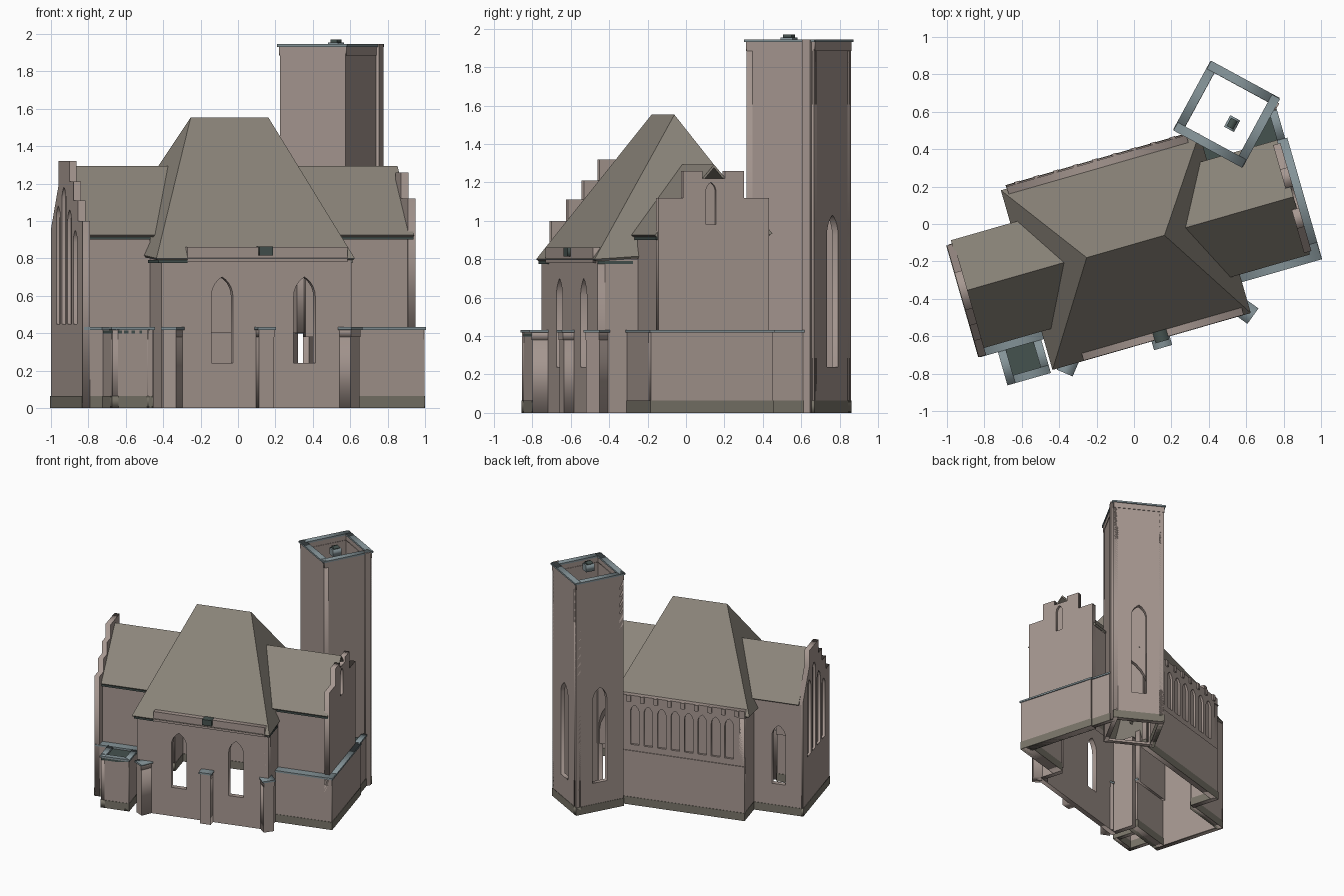
import bpy
from math import radians, cos, sin
from mathutils import Matrix, Vector

if "Cube" in bpy.data.objects:
    bpy.data.objects.remove(bpy.data.objects["Cube"])


def material(name, rgb):
    m = bpy.data.materials.new(name)
    m.use_nodes = True
    m.diffuse_color = (*rgb, 1)
    m.node_tree.nodes["Principled BSDF"].inputs["Base Color"].default_value = (*rgb, 1)
    return m


STONE = material("warm grey stone", (0.38, 0.31, 0.28))
ROOF = material("roof brown grey", (0.265, 0.24, 0.2))
PLINTH = material("plinth olive grey", (0.19, 0.175, 0.14))
COPING = material("coping blue grey", (0.23, 0.29, 0.31))
LEAD = material("dark flat roof", (0.06, 0.085, 0.078))

CHURCH = Matrix.Rotation(radians(16), 4, 'Z')
TOWER = Matrix.Translation((0.495, 0.587, 0)) @ Matrix.Rotation(radians(-28.5), 4, 'Z')


def add_object(name, mesh, mat):
    mesh.materials.clear()
    mesh.materials.append(mat)
    ob = bpy.data.objects.new(name, mesh)
    bpy.context.collection.objects.link(ob)
    return ob


def arch(x, w, z0, z1):
    """Outline of a pointed opening."""
    spring = z1 - 0.866 * w
    arc = [(w * cos(radians(a)) - w / 2, spring + w * sin(radians(a))) for a in range(0, 61, 12)]
    right = [(x + dx, z) for dx, z in arc]
    left = [(x - dx, z) for dx, z in arc[-2::-1]]
    return [(x - w / 2, z0), (x + w / 2, z0)] + right + left


def profile_wall(name, p, q, outline, t=0.04, holes=(), mat=STONE, out=0.0, frame=CHURCH):
    """Upright slab from p to q; its outer face is on the right-hand side."""
    curve = bpy.data.curves.new(name, 'CURVE')
    curve.dimensions = '2D'
    curve.fill_mode = 'BOTH'
    curve.extrude = t / 2
    for loop in [outline, *holes]:
        s = curve.splines.new('POLY')
        s.points.add(len(loop) - 1)
        for pt, (x, z) in zip(s.points, loop):
            pt.co = (x, z, 0, 1)
        s.use_cyclic_u = True
    temp = bpy.data.objects.new(name + "_profile", curve)
    bpy.context.collection.objects.link(temp)
    deps = bpy.context.evaluated_depsgraph_get()
    mesh = bpy.data.meshes.new_from_object(temp.evaluated_get(deps))
    bpy.data.objects.remove(temp)
    d = (Vector(q) - Vector(p)).normalized()
    n = Vector((d.y, -d.x))
    o = Vector(p) + n * (out - t / 2)
    place = Matrix(((d.x, 0, n.x, o.x), (d.y, 0, n.y, o.y), (0, 1, 0, 0), (0, 0, 0, 1)))
    mesh.transform(frame @ place)
    return add_object(name, mesh, mat)


def wall(name, p, q, z0, z1, t=0.04, holes=(), mat=STONE, out=0.0, frame=CHURCH,
         cap=False, plinth=False):
    length = (Vector(q) - Vector(p)).length

    def rect(a, b, e=0):
        return [(-e, a), (length + e, a), (length + e, b), (-e, b)]
    profile_wall(name, p, q, rect(z0, z1), t, holes, mat, out, frame)
    if cap:
        profile_wall(name + "_coping", p, q, rect(z1 - 0.012, z1 + 0.002, 0.008), t + 0.014,
                     mat=COPING, out=out + 0.008, frame=frame)
    if plinth:
        profile_wall(name + "_plinth", p, q, rect(0, 0.065, 0.003), t + 0.006, mat=PLINTH,
                     out=out + 0.003, frame=frame)


def sheet(name, verts, faces, mat, thick=0.016):
    mesh = bpy.data.meshes.new(name)
    mesh.from_pydata(verts, [], faces)
    mesh.transform(CHURCH)
    ob = add_object(name, mesh, mat)
    mod = ob.modifiers.new("thickness", 'SOLIDIFY')
    mod.thickness = thick
    mod.offset = 0


# Central hall walls
wall("hall_front_wall", (-0.6, -0.61), (0.455, -0.61), 0, 0.8,
     holes=[arch(0.337, 0.12, 0.24, 0.7), arch(0.795, 0.12, 0.24, 0.7)])
wall("front_parapet", (-0.46, -0.61), (0.43, -0.61), 0.78, 0.86, t=0.05, out=0.018)
wall("parapet_spout", (-0.065, -0.61), (0.01, -0.61), 0.815, 0.862, t=0.06, out=0.035, mat=LEAD)
wall("hall_right_wall", (0.455, -0.61), (0.455, -0.39), 0, 0.8)
wall("hall_right_back_wall", (0.42, 0.18), (0.42, 0.37), 0.4, 0.85)
wall("hall_left_wall", (-0.6, -0.39), (-0.6, -0.61), 0, 0.8)
wall("hall_left_back_wall", (-0.6, 0.38), (-0.6, 0.16), 0, 0.85, plinth=True)

# Back wall with a row of blind arches and corbels
wall("back_lower_wall", (0.4, 0.38), (-0.6, 0.38), 0, 0.45, plinth=True, out=0.006)
wall("back_wall_core", (0.4, 0.38), (-0.6, 0.38), 0.4, 0.91, t=0.03, out=-0.018)
wall("back_arcade", (0.4, 0.38), (-0.6, 0.38), 0.45, 0.91, t=0.02,
     holes=[arch(0.12 + i * 0.108, 0.07, 0.5, 0.83) for i in range(8)])
for i in range(9):
    u = 0.34 - i * 0.108
    wall("back_corbel", (u, 0.38), (u - 0.03, 0.38), 0.86, 0.91, t=0.02, out=0.012)

# Left wing
gable = [(0, 0), (0.62, 0), (0.62, 1.0), (0.53, 1.0), (0.53, 1.11), (0.445, 1.11), (0.445, 1.21),
         (0.36, 1.21), (0.36, 1.32), (0.15, 1.32), (0.15, 1.19), (0, 0.95)]
lancets = [arch(x, 0.075, 0.45, z)
           for x, z in ((0.475, 0.95), (0.365, 1.06), (0.255, 1.18), (0.145, 1.08))]
ends = (-0.994, 0.165), (-0.994, -0.455)
profile_wall("left_gable_face", *ends, gable, 0.02, lancets)
profile_wall("left_gable_core", *ends, gable, 0.022, out=-0.019)
wall("left_gable_plinth", *ends, 0, 0.065, out=0.003, mat=PLINTH)
wall("left_wing_front_wall", (-0.98, -0.39), (-0.6, -0.39), 0.4, 0.92)
wall("left_wing_lower_wall", (-0.98, -0.45), (-0.6, -0.45), 0, 0.43, t=0.08, cap=True, plinth=True)
wall("left_wing_back_wall", (-0.6, 0.165), (-0.98, 0.165), 0, 0.93, plinth=True,
     holes=[arch(0.2, 0.11, 0.24, 0.73)])

# Left annex
annex = [(-0.88, -0.45), (-0.88, -0.635), (-0.655, -0.635), (-0.655, -0.45)]
for side, p, q in zip(("left", "front", "right"), annex, annex[1:]):
    wall("annex_%s_wall" % side, p, q, 0, 0.43, t=0.03, cap=True, plinth=True)
sheet("annex_flat_roof", [(u, v, 0.405) for u, v in annex], [(0, 1, 2, 3)], LEAD)

# Right wing
gable = [(0, 0.35), (0.6, 0.35), (0.6, 1.12), (0.465, 1.12), (0.465, 1.26), (0.36, 1.26),
         (0.36, 1.22), (0.24, 1.22), (0.24, 1.26), (0.135, 1.26), (0.135, 1.12), (0, 1.12)]
ends = (0.872, -0.4), (0.872, 0.2)
profile_wall("right_gable_face", *ends, gable, 0.02, [arch(0.285, 0.055, 0.98, 1.2)])
profile_wall("right_gable_core", *ends, gable, 0.022, out=-0.019)
wall("right_wing_front_wall", (0.44, -0.39), (0.86, -0.39), 0.4, 0.92)
wall("right_wing_lower_front", (0.455, -0.45), (0.905, -0.45), 0, 0.43, t=0.08, cap=True, plinth=True)
wall("right_wing_lower_end", (0.907, -0.45), (0.907, 0.21), 0, 0.43, t=0.06, cap=True, plinth=True)
wall("right_wing_back_wall", (0.86, 0.2), (0.42, 0.2), 0.38, 0.93)
wall("right_annex_wall", (0.895, 0.2), (0.895, 0.4), 0, 0.43, t=0.03, cap=True, plinth=True)
sheet("right_annex_flat_roof", [(0.68, 0.19, 0.405), (0.89, 0.19, 0.405), (0.89, 0.395, 0.405)],
      [(0, 1, 2)], LEAD)
sheet("corner_flat_roof", [(0.42, 0.19, 0.405), (0.585, 0.19, 0.405), (0.42, 0.36, 0.405)],
      [(0, 1, 2)], LEAD)

# Buttresses
for name, p, q, t in (("left_buttress", (-0.597, -0.63), (-0.538, -0.678), 0.1),
                      ("middle_buttress", (-0.075, -0.665), (0.01, -0.665), 0.07),
                      ("right_buttress", (0.434, -0.665), (0.501, -0.612), 0.12)):
    wall(name, p, q, 0, 0.38, t=t)
    wall(name + "_head", p, q, 0.38, 0.43, t=t, out=0.005, cap=True)

# Hipped hall roof with eave boards
u0, u1, v0, v1, eave = -0.63, 0.465, -0.625, 0.365, 0.795
sheet("hall_roof", [(u0, v0, eave), (u1, v0, eave), (u1, v1, 0.86), (u0, v1, 0.86),
                    (-0.29, -0.103, 1.545), (0.137, -0.103, 1.545)],
      [(0, 1, 5, 4), (1, 2, 5), (2, 3, 4, 5), (3, 0, 4)], ROOF)
for name, p, q in (("left_eave", (-0.615, -0.42), (-0.615, -0.62)),
                   ("right_eave", (0.455, -0.61), (0.455, -0.42)),
                   ("front_eave", (-0.615, -0.615), (-0.46, -0.615))):
    wall(name, p, q, 0.775, 0.79, t=0.03, mat=LEAD, out=0.006)

# Wing roofs, running into the hipped slopes
for side, end, ridge_in, eave_in, back in (("left", -0.965, -0.4, -0.545, 0.18),
                                           ("right", 0.86, 0.24, 0.4, 0.215)):
    sheet(side + "_wing_roof",
          [(end, -0.41, 0.92), (eave_in, -0.41, 0.92), (ridge_in, -0.095, 1.285), (end, -0.095, 1.285),
           (eave_in, back, 0.93), (end, back, 0.93)],
          [(0, 1, 2, 3), (3, 2, 4, 5)], ROOF)
    a, b = sorted((end, eave_in - 0.06 if end < 0 else eave_in + 0.05))
    wall(side + "_wing_eave", (a, -0.39), (b, -0.39), 0.9, 0.915, t=0.03, mat=LEAD, out=0.018)

# Tower: open top and bottom
h = 0.2
corners = [(-h, -h), (h, -h), (h, h), (-h, h)]
window = [arch(h, 0.12, 0.24, 1.03)]
doorway = [arch(h, 0.3, 0.02, 0.75)]
for i, (side, holes) in enumerate((("front", doorway), ("right", ()), ("back", window), ("left", window))):
    p, q = corners[i], corners[(i + 1) % 4]
    wall("tower_%s_wall" % side, p, q, 0, 1.89, t=0.035, holes=holes, frame=TOWER, plinth=i > 1)
    wall("tower_%s_parapet" % side, p, q, 1.885, 1.943, t=0.035, out=0.004, frame=TOWER, cap=True)
wall("tower_pilaster", (0.205, 0.14), (0.205, 0.185), 0, 1.945, t=0.05, out=0.015, frame=TOWER)
wall("tower_vent", (0.02, -0.035), (0.08, -0.035), 1.9, 1.955, t=0.07, mat=COPING, out=0.03, frame=TOWER)
wall("tower_vent_cap", (0.03, -0.025), (0.07, -0.025), 1.95, 1.97, t=0.05, mat=LEAD, out=0.03, frame=TOWER)
